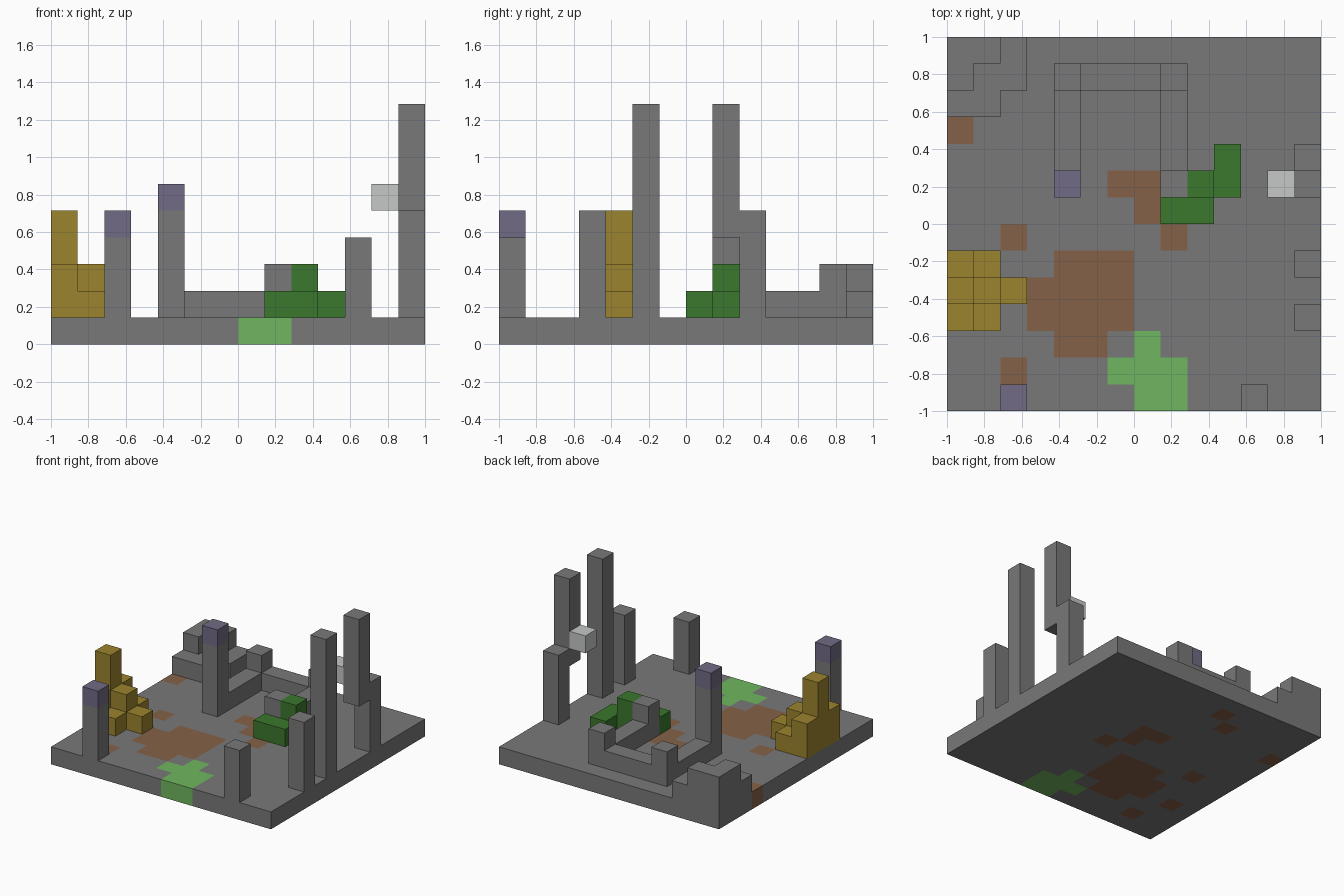
import bpy, bmesh
from itertools import product

cube = bpy.data.objects.get("Cube")
if cube:
    bpy.data.objects.remove(cube, do_unlink=True)

N = 14            # blocks along each side
U = 2 / N         # size of one block


def material(name, rgb):
    m = bpy.data.materials.new(name)
    m.use_nodes = True
    m.diffuse_color = (*rgb, 1)
    m.node_tree.nodes["Principled BSDF"].inputs["Base Color"].default_value = (*rgb, 1)
    return m


STONE = material("stone grey", (0.19, 0.19, 0.19))
EARTH = material("earth brown", (0.235, 0.12, 0.065))
GRASS = material("grass green", (0.16, 0.47, 0.115))
LEAF = material("leaf green", (0.044, 0.186, 0.027))
GOLD = material("ochre yellow", (0.33, 0.23, 0.027))
LILAC = material("dusky violet", (0.167, 0.147, 0.235))
PALE = material("pale grey", (0.56, 0.58, 0.57))


def box(i, j, z0, z1, ni=1, nj=1):
    """Set of block cells: ni by nj footprint at (i, j), from z0 to z1."""
    return set(product(range(i, i + ni), range(j, j + nj), range(z0, z1)))


def build(name, cells, mats, rule=lambda cell: 0):
    """Make one mesh from block cells, keeping only the outer skin."""
    bm = bmesh.new()
    verts = {}
    for c in sorted(cells):
        for axis, side in product(range(3), (0, 1)):
            near = list(c)
            near[axis] += 2 * side - 1
            if tuple(near) in cells:
                continue
            ring = []
            for a, b in ((0, 0), (1, 0), (1, 1), (0, 1)):
                p = list(c)
                p[axis] += side
                p[(axis + 1) % 3] += a
                p[(axis + 2) % 3] += b
                p = tuple(p)
                if p not in verts:
                    verts[p] = bm.verts.new((p[0] * U - 1, p[1] * U - 1, p[2] * U))
                ring.append(verts[p])
            f = bm.faces.new(ring if side else ring[::-1])
            f.material_index = rule(c)
    me = bpy.data.meshes.new(name)
    bm.to_mesh(me)
    bm.free()
    for m in mats:
        me.materials.append(m)
    ob = bpy.data.objects.new(name, me)
    bpy.context.collection.objects.link(ob)
    return ob


# Ground slab with earth and grass patches
earth = box(3, 3, 0, 1, 4, 2) | box(4, 5, 0, 1, 3) | box(4, 2, 0, 1, 2) | box(6, 8, 0, 1, 2)
for i, j in ((0, 10), (2, 6), (2, 1), (7, 7), (8, 6), (5, 12), (4, 11), (1, 3)):
    earth |= box(i, j, 0, 1)
grass = box(7, 0, 0, 1, 2, 2) | box(6, 1, 0, 1) | box(7, 2, 0, 1)
build("ground", box(0, 0, 0, 1, N, N), (STONE, EARTH, GRASS),
      lambda c: 1 if c in earth else 2 if c in grass else 0)

# Stepped ochre mound around a tower
build("ochre_mound", box(0, 3, 1, 2, 2, 3) | box(2, 4, 1, 2) | box(0, 3, 2, 3, 1, 3)
      | box(1, 4, 2, 3) | box(0, 4, 3, 5), [GOLD])

# Low walls around the courtyard with raised corners
build("courtyard_wall", box(4, 9, 1, 2, 1, 4) | box(4, 12, 1, 2, 5) | box(8, 8, 1, 2, 1, 5)
      | box(4, 12, 2, 3) | box(8, 12, 2, 3) | box(8, 8, 2, 3), [STONE])

# Violet-capped pillars
for name, i, j, top in (("front", 2, 0, 4), ("courtyard", 4, 8, 5)):
    build(name + "_pillar", box(i, j, 1, top), [STONE])
    build(name + "_pillar_cap", box(i, j, top, top + 1), [LILAC])

# Stepped rock in the back corner
build("corner_rock", box(0, 11, 1, 2, 2, 3) | box(2, 12, 1, 2, 1, 2)
      | box(0, 12, 2, 3, 1, 2) | box(1, 13, 2, 3), [STONE])

# Zigzag hedge
build("hedge", box(8, 7, 1, 2, 2) | box(9, 8, 1, 2, 2) | box(10, 9, 1, 2)
      | box(9, 8, 2, 3), [LEAF])

# Plain pillars, one carrying an overhanging shaft with a pale lamp block
build("front_post", box(11, 0, 1, 4), [STONE])
build("short_side_pillar", box(13, 3, 1, 5), [STONE])
build("tall_side_pillar", box(13, 5, 1, 9), [STONE])
build("overhanging_pillar", box(13, 9, 1, 5) | box(13, 8, 4, 9), [STONE])
build("lamp_block", box(12, 8, 5, 6), [PALE])
